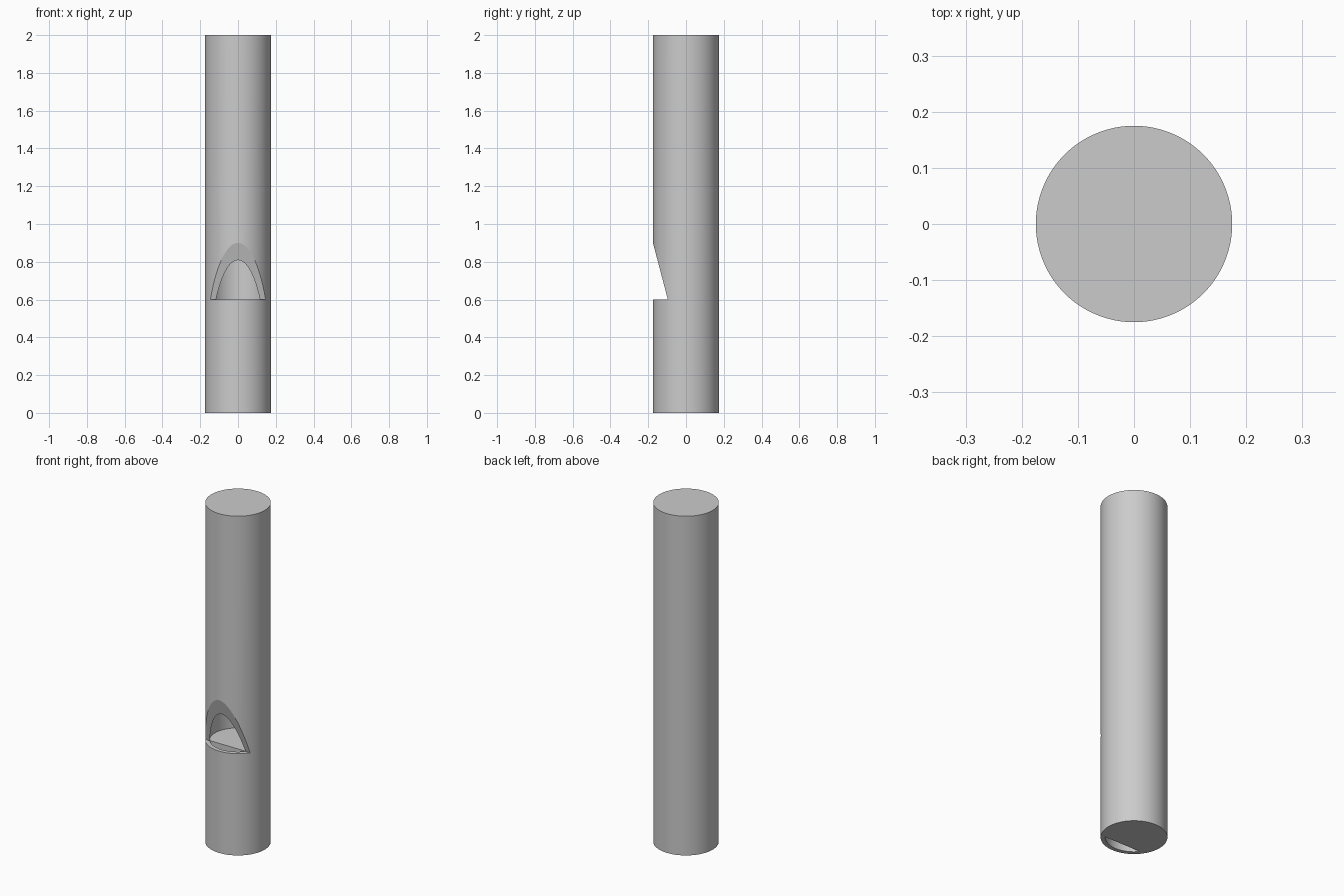
import bpy, bmesh, math

cube = bpy.data.objects.get("Cube")
if cube:
    bpy.data.objects.remove(cube, do_unlink=True)

SEGMENTS = 96
OUTER, INNER = 0.175, 0.151      # pipe wall radii
HEIGHT, CAP = 2.0, 0.025
LIP_Z, MOUTH_TOP = 0.6, 0.9      # mouth opening
CHORD_Y = -0.094                 # flat side of the inner block


def make_object(name, bm):
    bmesh.ops.recalc_face_normals(bm, faces=bm.faces)
    mesh = bpy.data.meshes.new(name)
    bm.to_mesh(mesh)
    bm.free()
    obj = bpy.data.objects.new(name, mesh)
    bpy.context.collection.objects.link(obj)
    return obj


def add_cylinder(bm, radius, z0, z1):
    ring = bmesh.ops.create_circle(bm, cap_ends=True, segments=SEGMENTS, radius=radius)
    bmesh.ops.translate(bm, verts=ring["verts"], vec=(0, 0, z0))
    extrude_faces(bm, list(bm.faces), (0, 0, z1 - z0), keep=True)


def extrude_faces(bm, faces, vec, keep=False):
    out = bmesh.ops.extrude_face_region(bm, geom=faces, use_keep_orig=keep)
    verts = [g for g in out["geom"] if isinstance(g, bmesh.types.BMVert)]
    bmesh.ops.translate(bm, verts=verts, vec=vec)
    if not keep:
        bmesh.ops.delete(bm, geom=[f for f in faces if f.is_valid], context="FACES_ONLY")


# Solid pipe
bm = bmesh.new()
add_cylinder(bm, OUTER, 0, HEIGHT)
pipe = make_object("pipe", bm)

# Air chamber with a narrow windway running down through the block
bm = bmesh.new()
add_cylinder(bm, INNER, LIP_Z, HEIGHT - CAP)
bm.normal_update()
floor = min(bm.faces, key=lambda f: f.calc_center_median().z)
bmesh.ops.bisect_plane(bm, geom=[floor, *floor.edges, *floor.verts],
                       plane_co=(0, CHORD_Y, 0), plane_no=(0, 1, 0))
windway = [f for f in bm.faces
           if all(abs(v.co.z - LIP_Z) < 1e-4 and v.co.y < CHORD_Y + 1e-4 for v in f.verts)]
extrude_faces(bm, windway, (0, 0, -LIP_Z - 0.1))
chamber = make_object("chamber_cutter", bm)

# Sloping mouth: flat sill below, slanted lip above
bm = bmesh.new()
tip_y = CHORD_Y - 0.002
slope = (tip_y + OUTER) / (MOUTH_TOP - LIP_Z)
far_z = MOUTH_TOP + 0.3
far_y = tip_y - slope * (far_z - LIP_Z)
profile = [(tip_y, LIP_Z), (far_y, far_z), (far_y, LIP_Z)]
side = bm.faces.new([bm.verts.new((-0.3, y, z)) for y, z in profile])
extrude_faces(bm, [side], (0.6, 0, 0), keep=True)
mouth = make_object("mouth_cutter", bm)

# Carve the pipe
bpy.context.view_layer.objects.active = pipe
pipe.select_set(True)
for cutter in (chamber, mouth):
    cutter.hide_render = True
    mod = pipe.modifiers.new(cutter.name, "BOOLEAN")
    mod.operation = "DIFFERENCE"
    mod.solver = "EXACT"
    mod.object = cutter
    bpy.ops.object.modifier_apply(modifier=mod.name)
for cutter in (chamber, mouth):
    bpy.data.objects.remove(cutter, do_unlink=True)

# Plain grey finish
grey = bpy.data.materials.new("light_grey")
grey.use_nodes = True
colour = (0.6, 0.6, 0.6, 1)
grey.diffuse_color = colour
grey.node_tree.nodes["Principled BSDF"].inputs["Base Color"].default_value = colour
pipe.data.materials.clear()
pipe.data.materials.append(grey)
for poly in pipe.data.polygons:
    poly.material_index = 0

bpy.ops.object.shade_smooth_by_angle(angle=math.radians(10))
